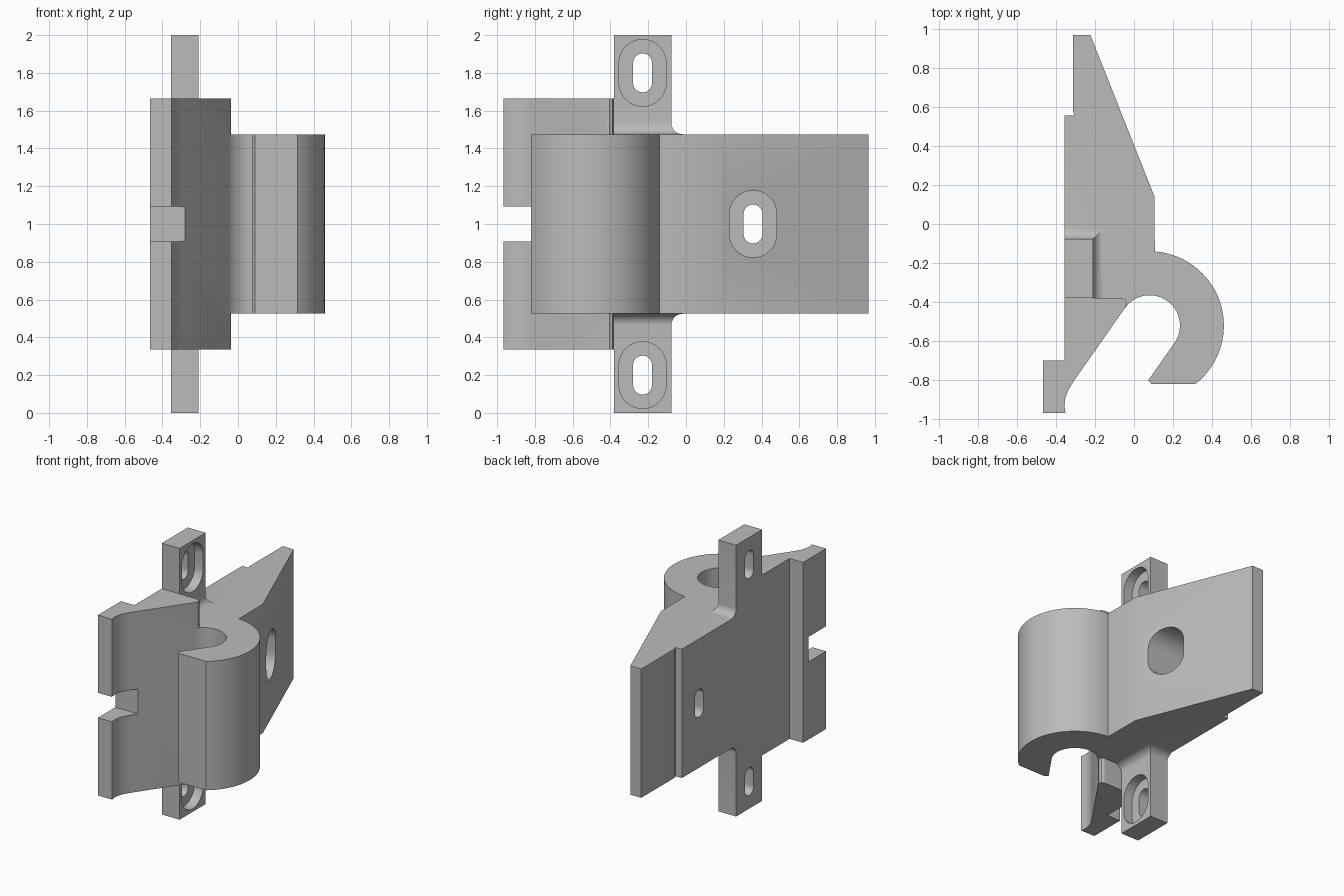
import bpy, bmesh
from math import sin, cos, pi, radians, sqrt
from mathutils import Vector

cube = bpy.data.objects.get("Cube")
if cube:
    bpy.data.objects.remove(cube, do_unlink=True)

grey = bpy.data.materials.new("plain grey")
grey.use_nodes = True
grey.diffuse_color = (0.5, 0.5, 0.5, 1)
grey.node_tree.nodes["Principled BSDF"].inputs["Base Color"].default_value = (0.5, 0.5, 0.5, 1)

MID = 1.0            # height of the symmetry plane
BODY_HALF = 0.475
FLAP_HALF = 0.665
BACK = -0.355        # x of the flat mounting face
HOOK = (0.08, -0.52)


def loft(name, rings):
    """Closed solid through a list of equal-length point rings."""
    bm = bmesh.new()
    rows = [[bm.verts.new(p) for p in ring] for ring in rings]
    n = len(rows[0])
    for a, b in zip(rows, rows[1:]):
        for i in range(n):
            j = (i + 1) % n
            bm.faces.new((a[i], a[j], b[j], b[i]))
    bm.faces.new(rows[0][::-1])
    bm.faces.new(rows[-1])
    bmesh.ops.recalc_face_normals(bm, faces=bm.faces)
    mesh = bpy.data.meshes.new(name)
    bm.to_mesh(mesh)
    bm.free()
    mesh.materials.append(grey)
    obj = bpy.data.objects.new(name, mesh)
    bpy.context.collection.objects.link(obj)
    return obj


def prism(name, outline, z0, z1):
    return loft(name, [[(x, y, z) for x, y in outline] for z in (z0, z1)])


def arc(r, start, end, steps):
    angles = [radians(start + (end - start) * i / steps) for i in range(steps + 1)]
    return [(HOOK[0] + r * cos(a), HOOK[1] + r * sin(a)) for a in angles]


def slot(name, y, z, half_w, half_h, x0, x1, steps=16):
    """Round-ended slot running along x."""
    ring = []
    for side in (1, -1):
        for i in range(steps + 1):
            a = pi * i / steps
            ring.append((y + side * half_w * cos(a),
                         z + side * (half_h - half_w + half_w * sin(a))))
    return loft(name, [[(x, p, q) for p, q in ring] for x in (x0, x1)])


def combine(target, tool, operation):
    mod = target.modifiers.new(operation.title(), "BOOLEAN")
    mod.operation, mod.solver, mod.object = operation, "EXACT", tool
    bpy.context.view_layer.objects.active = target
    bpy.ops.object.modifier_apply(modifier=mod.name)
    bpy.data.objects.remove(tool, do_unlink=True)


# Wedge and hook, one constant outline
inner = arc(0.155, -35, 145, 40)
body_outline = [(-0.312, 0.967), (-0.223, 0.967), (0.105, 0.14)]
body_outline += arc(0.38, 86, -52, 40)
body_outline += [(0.09, -0.82), (0.073, -0.8)] + inner
body_outline += [(-0.1, -0.42), (BACK, -0.38), (BACK, 0.555), (-0.303, 0.555), (-0.312, 0.575)]
bracket = prism("hook_bracket", body_outline, MID - BODY_HALF, MID + BODY_HALF)

# Taller front flap with a lip
flap_outline = [(BACK, -0.38), (-0.06, -0.38), (-0.043, -0.388), (-0.036, -0.405), inner[-1],
                (-0.3, -0.792), (-0.317, -0.818), (-0.34, -0.858), (-0.352, -0.895),
                (-0.356, -0.93), (-0.351, -0.967), (-0.465, -0.967), (-0.465, -0.7), (BACK, -0.7)]
flap = prism("front_flap", flap_outline, MID - FLAP_HALF, MID + FLAP_HALF)
combine(bracket, flap, "UNION")

# Notch through the lip
notch = [(-0.6, -1.1), (-0.1, -1.1), (-0.1, -0.765), (-0.6, -0.765)]
combine(bracket, prism("lip_notch", notch, MID - 0.092, MID + 0.092), "DIFFERENCE")

# Mounting ears above and below, with filleted roots
R = 0.06
for side in (1, -1):
    levels = [(BODY_HALF - 0.1, R)]
    for i in range(11):
        h = R * (1 - cos(pi / 2 * i / 10))
        levels.append((BODY_HALF + h, R - sqrt(max(0, R * R - (R - h) ** 2))))
    levels.append((1.0, 0))
    rings = []
    for h, grow in levels:
        x1, y1, z = -0.21 + grow, -0.077 + grow, MID + side * h
        rings.append([(BACK, -0.38, z), (x1, -0.38, z), (x1, y1, z), (BACK, y1, z)])
    combine(bracket, loft("mounting_ear", rings), "UNION")

# Screw slots with recessed heads
for y, z in ((-0.23, MID + 0.8), (-0.23, MID - 0.8), (0.355, MID)):
    combine(bracket, slot("head_recess", y, z, 0.125, 0.177, -0.28, 0.3), "DIFFERENCE")
    combine(bracket, slot("screw_slot", y, z, 0.05, 0.103, -0.6, 0.3), "DIFFERENCE")

# Smooth curved walls, sharp corners
bpy.ops.object.select_all(action="DESELECT")
bracket.select_set(True)
bpy.context.view_layer.objects.active = bracket
bpy.ops.object.shade_smooth_by_angle(angle=radians(25))
